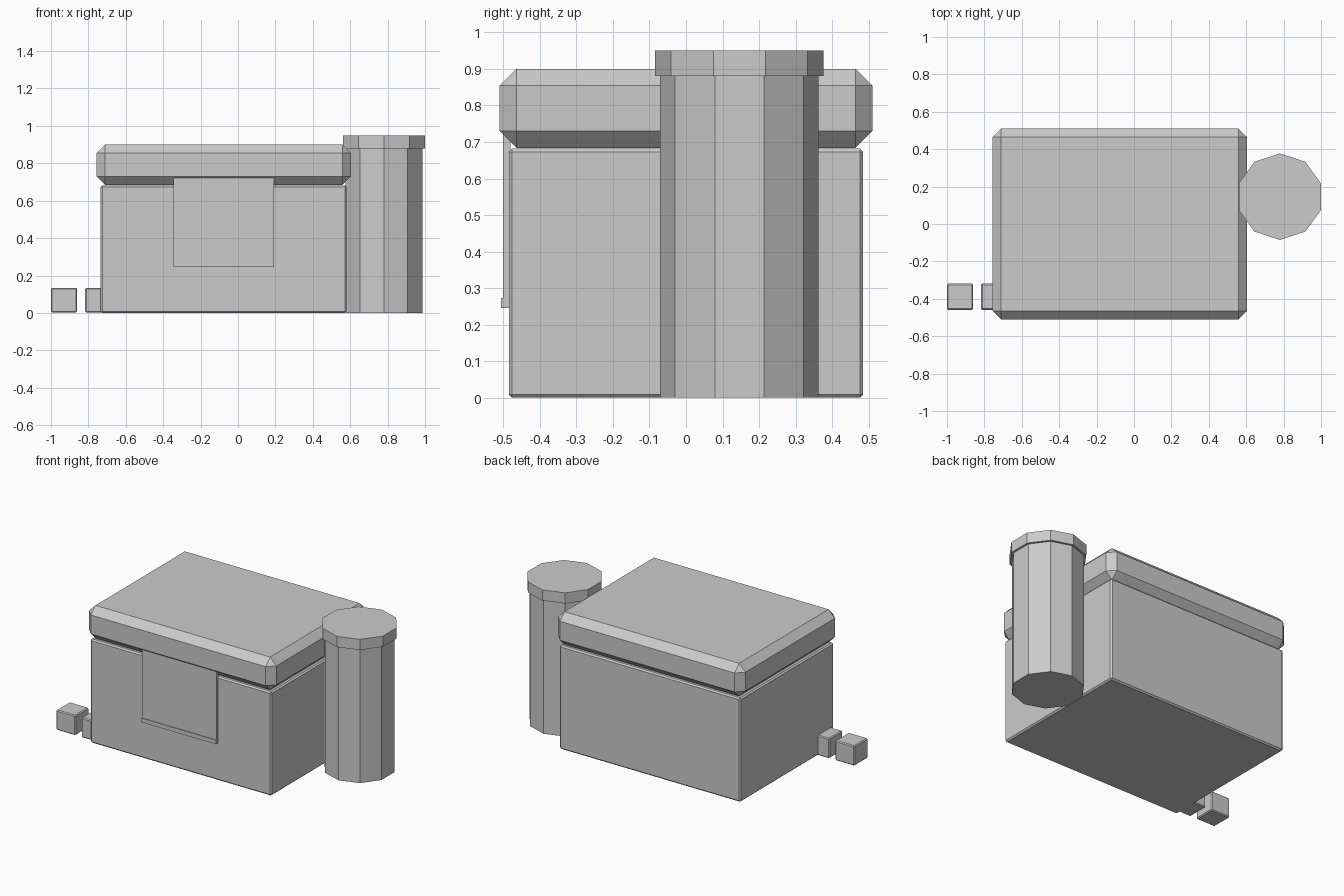
import bpy
import math

if "Cube" in bpy.data.objects:
    bpy.data.objects.remove(bpy.data.objects["Cube"])

grey = bpy.data.materials.new("light_grey")
grey.diffuse_color = (0.6, 0.6, 0.6, 1)
grey.use_nodes = True
grey.node_tree.nodes["Principled BSDF"].inputs["Base Color"].default_value = grey.diffuse_color


def box(name, lo, hi, bevel=0):
    """Box between two corners with an optional flat chamfer."""
    bpy.ops.mesh.primitive_cube_add(size=1)
    ob = bpy.context.object
    ob.name = name
    for v in ob.data.vertices:
        v.co = [a + (b - a) * (c + 0.5) for a, b, c in zip(lo, hi, v.co)]
    ob.data.materials.append(grey)
    if bevel:
        mod = ob.modifiers.new("chamfer", 'BEVEL')
        mod.width = bevel
        mod.segments = 1
    return ob


def decagon(name, x, y, radius, z0, z1):
    """Ten-sided prism with corners pointing along y."""
    bpy.ops.mesh.primitive_cylinder_add(
        vertices=10, radius=radius, depth=z1 - z0,
        location=(x, y, (z0 + z1) / 2))
    ob = bpy.context.object
    ob.name = name
    ob.data.materials.append(grey)
    return ob


# Main box and its chamfered lid
box("chest_body", (-0.734, -0.485, 0), (0.581, 0.485, 0.682), 0.009)
box("chest_lid", (-0.757, -0.51, 0.684), (0.604, 0.51, 0.9), 0.046)

# Front flap hanging from under the lid, with a raised hem
box("front_flap", (-0.345, -0.501, 0.248), (0.193, -0.48, 0.735))
box("flap_hem", (-0.345, -0.506, 0.246), (0.193, -0.48, 0.273))

# Ten-sided canister beside the box
decagon("canister_body", 0.78, 0.146, 0.217, 0, 0.88)
decagon("canister_cap", 0.78, 0.146, 0.231, 0.88, 0.95)

# Small cubes on the ground, the inner one pushed into the box
for i, x in enumerate((-1.0, -0.817)):
    box(f"small_cube_{i + 1}", (x, -0.459, 0.003), (x + 0.14, -0.319, 0.134), 0.006)
